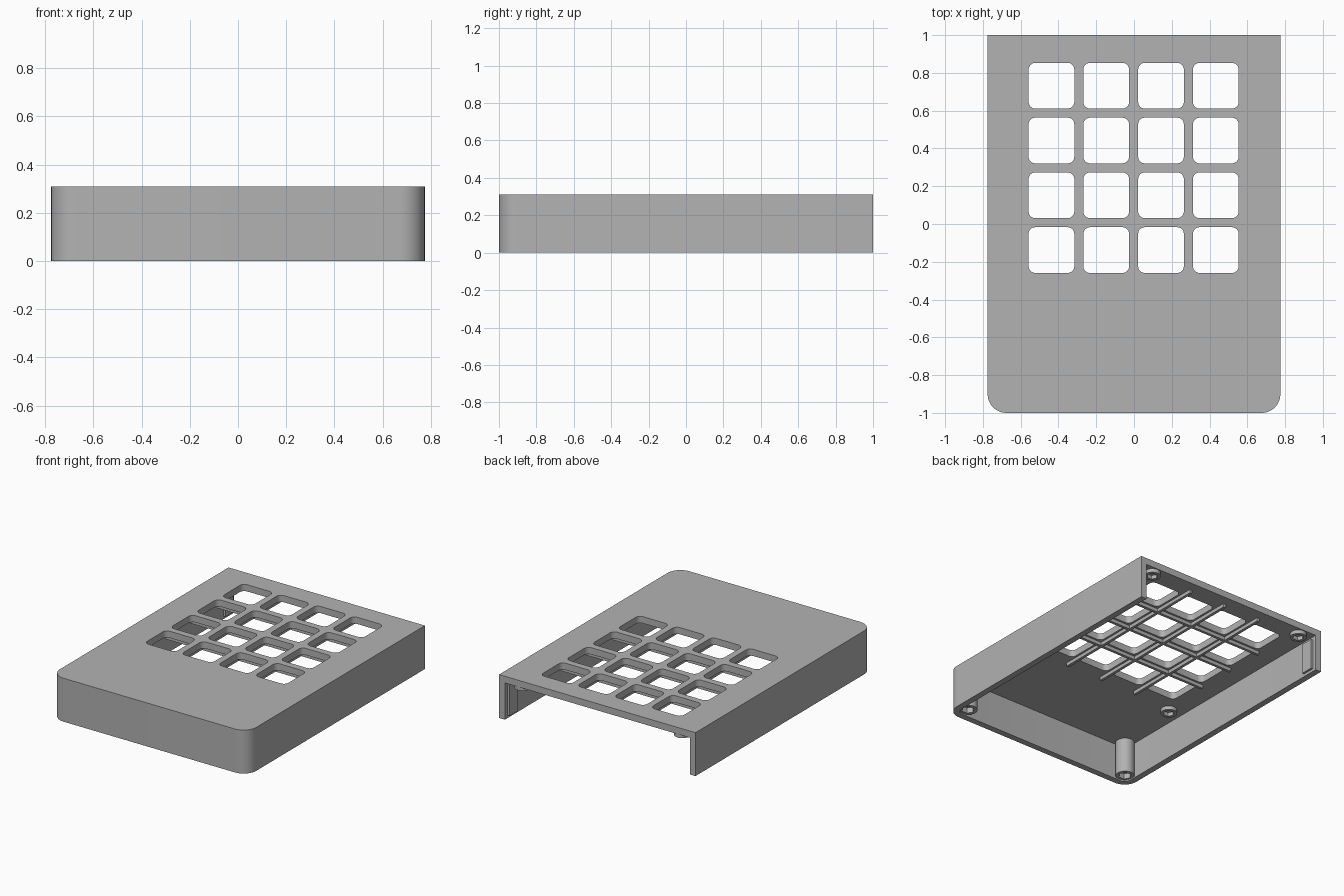
import bpy
import bmesh
from math import cos, sin, pi

old = bpy.data.objects.get("Cube")
if old:
    bpy.data.objects.remove(old, do_unlink=True)

grey = bpy.data.materials.new("plain_grey")
grey.use_nodes = True
colour = (0.45, 0.45, 0.45, 1)
grey.diffuse_color = colour
grey.node_tree.nodes["Principled BSDF"].inputs["Base Color"].default_value = colour

W, L, H = 0.775, 1.0, 0.31      # half width, half length, height
WALL, CEIL = 0.045, 0.262       # wall thickness, underside of the top plate
R = 0.1                         # front corner radius
PITCH, KEY = 0.29, 0.121        # key spacing, half key opening
KEY_X, KEY_Y = -0.002, 0.297    # centre of the key field


def arc(cx, cy, r, start, end, steps=12):
    return [(cx + r * cos(start + (end - start) * i / steps),
             cy + r * sin(start + (end - start) * i / steps)) for i in range(steps + 1)]


def ring(cx, cy, r, sides):
    return [(cx + r * cos(2 * pi * i / sides), cy + r * sin(2 * pi * i / sides))
            for i in range(sides)]


def rounded_square(cx, cy, half, r):
    points = []
    for i, (sx, sy) in enumerate([(1, 1), (-1, 1), (-1, -1), (1, -1)]):
        points += arc(cx + sx * (half - r), cy + sy * (half - r), r,
                      i * pi / 2, (i + 1) * pi / 2, 6)
    return points


def rect(x0, x1, y0, y1):
    return [(x0, y0), (x1, y0), (x1, y1), (x0, y1)]


def front_path(inset):
    """Open path: back right, round the front corners, to back left."""
    w, r = W - inset, R - inset
    return ([(-w, L)] + arc(-W + R, -L + R, r, pi, 1.5 * pi)
            + arc(W - R, -L + R, r, 1.5 * pi, 2 * pi) + [(w, L)])


def extrude(name, outlines, z0, z1):
    """Fill flat outlines, inner ones being holes, and extrude from z0 to z1."""
    curve = bpy.data.curves.new(name, "CURVE")
    curve.dimensions = "2D"
    curve.fill_mode = "BOTH"
    curve.extrude = (z1 - z0) / 2
    for points in outlines:
        spline = curve.splines.new("POLY")
        spline.points.add(len(points) - 1)
        for p, (x, y) in zip(spline.points, points):
            p.co = (x, y, 0, 1)
        spline.use_cyclic_u = True
    temp = bpy.data.objects.new(name + "_outline", curve)
    bpy.context.collection.objects.link(temp)
    bpy.context.view_layer.update()
    mesh = bpy.data.meshes.new_from_object(
        temp.evaluated_get(bpy.context.evaluated_depsgraph_get()))
    bpy.data.objects.remove(temp, do_unlink=True)
    bm = bmesh.new()
    bm.from_mesh(mesh)
    bmesh.ops.translate(bm, verts=bm.verts, vec=(0, 0, (z0 + z1) / 2))
    bmesh.ops.remove_doubles(bm, verts=bm.verts, dist=0.0001)
    bmesh.ops.recalc_face_normals(bm, faces=bm.faces)
    bm.to_mesh(mesh)
    bm.free()
    mesh.name = name
    mesh.materials.clear()
    mesh.materials.append(grey)
    obj = bpy.data.objects.new(name, mesh)
    bpy.context.collection.objects.link(obj)
    bpy.ops.object.select_all(action="DESELECT")
    obj.select_set(True)
    bpy.context.view_layer.objects.active = obj
    bpy.ops.object.shade_smooth_by_angle(angle=pi / 6)
    return obj


# Top plate with a four by four field of key openings
steps = [(i - 1.5) * PITCH for i in range(4)]
openings = [rounded_square(KEY_X + dx, KEY_Y + dy, KEY, 0.035)
            for dx in steps for dy in steps]
extrude("top_plate", [front_path(0)] + openings, CEIL, H)

# Front and side walls, open at the back
extrude("walls", [front_path(0) + front_path(WALL)[::-1]], 0, CEIL)

# Thin ribs between the key openings, under the plate
for i in (-1, 0, 1):
    x, y = KEY_X + i * PITCH, KEY_Y + i * PITCH
    extrude("lengthwise_rib", [rect(x - 0.01, x + 0.01, -0.34, 0.93)], CEIL - 0.025, CEIL)
    extrude("crosswise_rib", [rect(-0.58, 0.58, y - 0.01, y + 0.01)], CEIL - 0.025, CEIL)


def nut_holder(name, x, y, r, bottom, depth):
    """Round boss with a hexagonal nut pocket in its lower end."""
    outer = ring(x, y, r, 32)
    extrude(name + "_pocket", [outer, ring(x, y, r * 0.68, 6)], bottom, bottom + depth)
    if bottom + depth < CEIL:
        extrude(name, [outer], bottom + depth, CEIL)


for side, s in (("right", -1), ("left", 1)):
    nut_holder(side + "_front_post", s * 0.678, -0.9, 0.063, 0.01, 0.04)
    nut_holder(side + "_back_boss", s * 0.63, 0.94, 0.055, 0.235, CEIL - 0.235)
    nut_holder(side + "_middle_boss", s * 0.62, -0.38, 0.055, 0.235, CEIL - 0.235)
    # Raised strip on the inside of each wall near the open back
    x0, x1 = sorted((s * (W - WALL), s * (W - WALL - 0.015)))
    extrude(side + "_wall_strip", [rect(x0, x1, 0.88, 0.97)], 0.02, 0.24)
